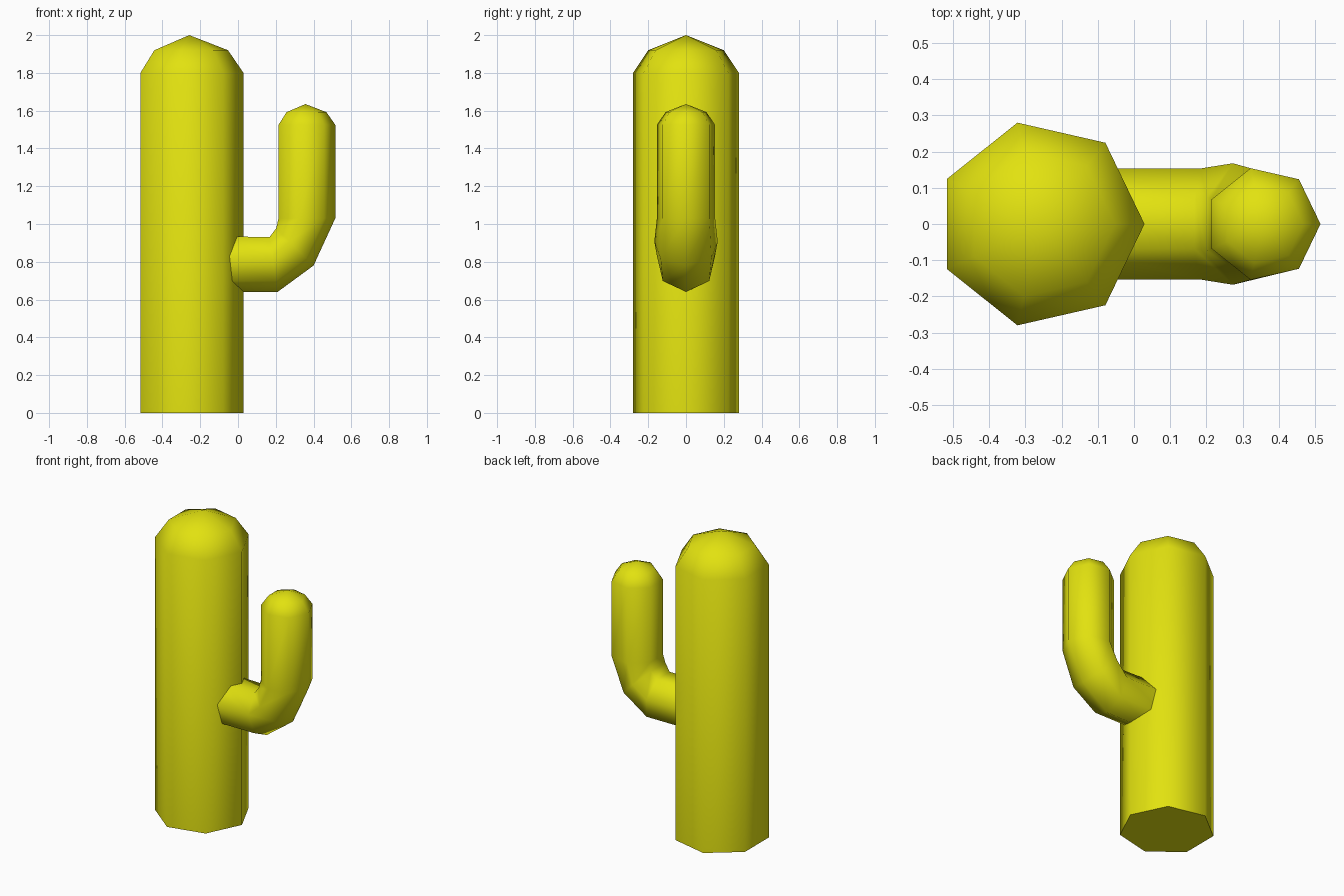
import bpy, bmesh, math
from mathutils import Vector

if "Cube" in bpy.data.objects:
    bpy.data.objects.remove(bpy.data.objects["Cube"])

SIDES = 7

mat = bpy.data.materials.new("cactus yellow")
mat.diffuse_color = (0.76, 0.76, 0.005, 1)
mat.use_nodes = True
mat.node_tree.nodes["Principled BSDF"].inputs["Base Color"].default_value = mat.diffuse_color


def ring(cx, cz, out, r_out, r_side):
    """Heptagon in the plane of `out` (in xz) and y, first corner along `out`."""
    out = Vector((out[0], 0, out[1])).normalized()
    side = Vector((0, 1, 0))
    pts = []
    for i in range(SIDES):
        a = 2 * math.pi * i / SIDES
        pts.append(Vector((cx, 0, cz)) + out * r_out * math.cos(a) + side * r_side * math.sin(a))
    return pts


def loft(name, rings, tip):
    """Skin the rings, close the start flat and the end with a pointed fan."""
    bm = bmesh.new()
    loops = [[bm.verts.new(p) for p in r] for r in rings]
    bm.faces.new(loops[0])
    for a, b in zip(loops, loops[1:]):
        for i in range(SIDES):
            j = (i + 1) % SIDES
            bm.faces.new((a[i], a[j], b[j], b[i]))
    top = bm.verts.new(tip)
    for i in range(SIDES):
        bm.faces.new((loops[-1][i], loops[-1][(i + 1) % SIDES], top))
    bmesh.ops.recalc_face_normals(bm, faces=bm.faces)
    me = bpy.data.meshes.new(name)
    bm.to_mesh(me)
    bm.free()
    me.materials.append(mat)
    ob = bpy.data.objects.new(name, me)
    bpy.context.collection.objects.link(ob)
    bpy.ops.object.select_all(action='DESELECT')
    ob.select_set(True)
    bpy.context.view_layer.objects.active = ob
    bpy.ops.object.shade_smooth_by_angle(angle=math.radians(65))


# Trunk: straight column with a rounded cap
TX = -0.258
loft("trunk",
     [ring(TX, z, (1, 0), r, r) for z, r in ((0, 0.287), (1.80, 0.287), (1.92, 0.205))],
     (TX, 0, 2.0))

# Arm: leaves the trunk sideways, bends upward, ends in a rounded cap
AX = 0.357
loft("arm",
     [ring(-0.15, 0.796, (0, -1), 0.156, 0.157),
      ring(0.187, 0.793, (0.15, -1), 0.154, 0.157),
      ring(0.296, 0.884, (1, -1), 0.147, 0.172),
      ring(AX, 1.03, (1, 0), 0.158, 0.158),
      ring(AX, 1.525, (1, 0), 0.158, 0.158),
      ring(AX, 1.592, (1, 0), 0.111, 0.111)],
     (AX, 0, 1.635))
